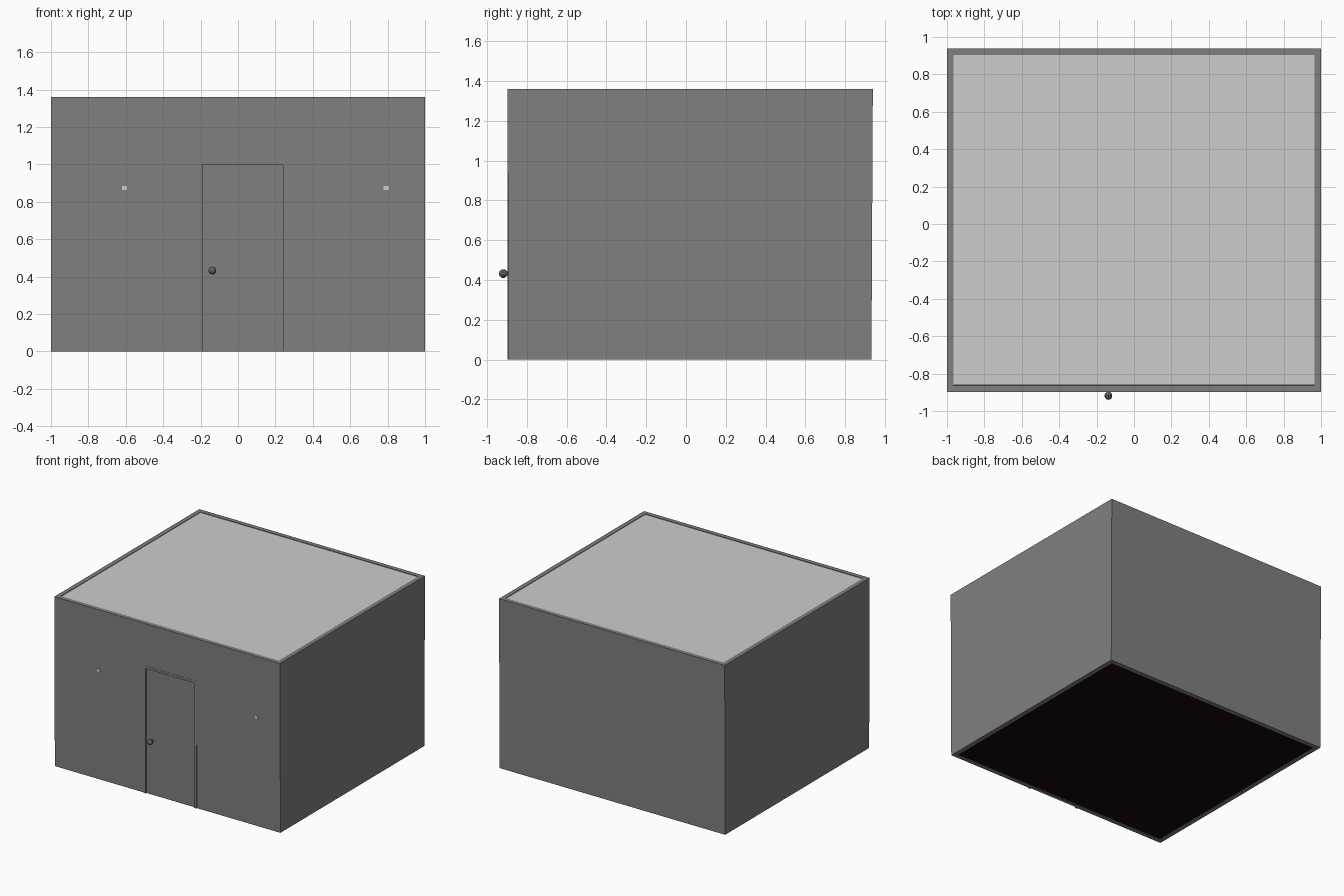
import bpy, bmesh, math
from mathutils import Vector, Matrix

if "Cube" in bpy.data.objects:
    bpy.data.objects.remove(bpy.data.objects["Cube"])


def material(name, rgb):
    m = bpy.data.materials.new(name)
    m.diffuse_color = (*rgb, 1)
    m.use_nodes = True
    m.node_tree.nodes["Principled BSDF"].inputs["Base Color"].default_value = m.diffuse_color
    return m


WALL = material("wall grey", (0.214, 0.214, 0.214))
LIGHT = material("light grey", (0.61, 0.61, 0.61))
FLOOR = material("dark brown", (0.009, 0.0025, 0.0025))
KNOB = material("dark metal", (0.12, 0.12, 0.12))


def finish(name, bm, mat):
    me = bpy.data.meshes.new(name)
    bm.to_mesh(me)
    bm.free()
    me.materials.append(mat)
    ob = bpy.data.objects.new(name, me)
    bpy.context.collection.objects.link(ob)
    return ob


def add_box(bm, x0, x1, y0, y1, z0, z1):
    size = Matrix.Diagonal((x1 - x0, y1 - y0, z1 - z0, 1))
    mid = Matrix.Translation(((x0 + x1) / 2, (y0 + y1) / 2, (z0 + z1) / 2))
    return bmesh.ops.create_cube(bm, size=1, matrix=mid @ size)["verts"]


def box(name, mat, *dims):
    bm = bmesh.new()
    add_box(bm, *dims)
    return finish(name, bm, mat)


H = 1.36

# Walls: hollow tube, front and back leaning out very slightly
bm = bmesh.new()
rings = []
for z in (0, H):
    lean = 0.007 * z / H
    for t in (0, 0.035):
        x, y0, y1 = 1 - t, -0.891 - lean + t, 0.932 + lean - t
        rings.append([bm.verts.new((a, b, z)) for a, b in
                      ((-x, y0), (x, y0), (x, y1), (-x, y1))])
lo_out, lo_in, hi_out, hi_in = rings
for i in range(4):
    j = (i + 1) % 4
    for a, b in ((lo_out, hi_out), (hi_out, hi_in), (hi_in, lo_in), (lo_in, lo_out)):
        bm.faces.new((a[i], a[j], b[j], b[i]))
bmesh.ops.recalc_face_normals(bm, faces=bm.faces)
walls = finish("walls", bm, WALL)

# Door opening cut through the front wall
cutter = box("door_cutter", WALL, -0.19, 0.24, -1.0, -0.8, -0.1, 1.0)
cutter.hide_render = True
mod = walls.modifiers.new("door opening", "BOOLEAN")
mod.operation = "DIFFERENCE"
mod.solver = "EXACT"
mod.object = cutter
bpy.context.view_layer.objects.active = walls
bpy.ops.object.modifier_apply(modifier=mod.name)
bpy.data.objects.remove(cutter)

# Ceiling and floor slabs, set just inside the wall rim
box("ceiling", LIGHT, -0.965, 0.965, -0.862, 0.903, 1.335, 1.356)
box("floor", FLOOR, -0.965, 0.965, -0.856, 0.897, 0.004, 0.02)

# Door trim, nearly flush with the wall
bm = bmesh.new()
add_box(bm, -0.21, -0.19, -0.898, -0.88, 0, 1.02)
add_box(bm, 0.24, 0.26, -0.898, -0.88, 0, 1.02)
add_box(bm, -0.19, 0.24, -0.898, -0.88, 1.0, 1.02)
finish("door_trim", bm, WALL)

# Door front: grid of faces, three of them sunk as bevelled panels
bm = bmesh.new()
xs = (-0.19, -0.15, 0.01, 0.028, 0.2, 0.24)
upper, lower = [(0, 0.5), (0.5, 0.97)], (0.05, 0.375)


def quad(x0, x1, z0, z1):
    return bm.faces.new([bm.verts.new((x, -0.888, z)) for x, z in
                         ((x0, z0), (x1, z0), (x1, z1), (x0, z1))])


panels = []
for i in range(5):
    f = quad(xs[i], xs[i + 1], 0.5, 0.97)
    if i in (1, 3):
        panels.append(f)
quad(-0.19, 0.24, 0.97, 1.0)
quad(-0.19, 0.24, 0.375, 0.5)
quad(-0.19, 0.24, 0, 0.05)
quad(-0.19, -0.15, 0.05, 0.375)
quad(0.2, 0.24, 0.05, 0.375)
panels.append(quad(-0.15, 0.2, *lower))
bmesh.ops.inset_individual(bm, faces=panels, thickness=0.04, depth=-0.012)
finish("door", bm, WALL)
box("door_back", WALL, -0.19, 0.24, -0.872, -0.858, 0, 1.0)

# Door knob with a short stem
bm = bmesh.new()
turn = Matrix.Rotation(math.pi / 2, 4, "X")
bmesh.ops.create_uvsphere(bm, u_segments=10, v_segments=7, radius=0.022,
                          matrix=Matrix.Translation((-0.137, -0.918, 0.432)) @ turn)
bmesh.ops.create_cone(bm, cap_ends=True, segments=8, radius1=0.009, radius2=0.009,
                      depth=0.03, matrix=Matrix.Translation((-0.137, -0.89, 0.432)) @ turn)
knob = finish("door_knob", bm, KNOB)
bpy.ops.object.select_all(action="DESELECT")
knob.select_set(True)
bpy.context.view_layer.objects.active = knob
bpy.ops.object.shade_smooth_by_angle()

# Small light fixings showing through the front wall
for side, x in (("left", -0.607), ("right", 0.793)):
    box("fixing_" + side, LIGHT, x - 0.014, x + 0.014, -0.8975, -0.89, 0.862, 0.884)
